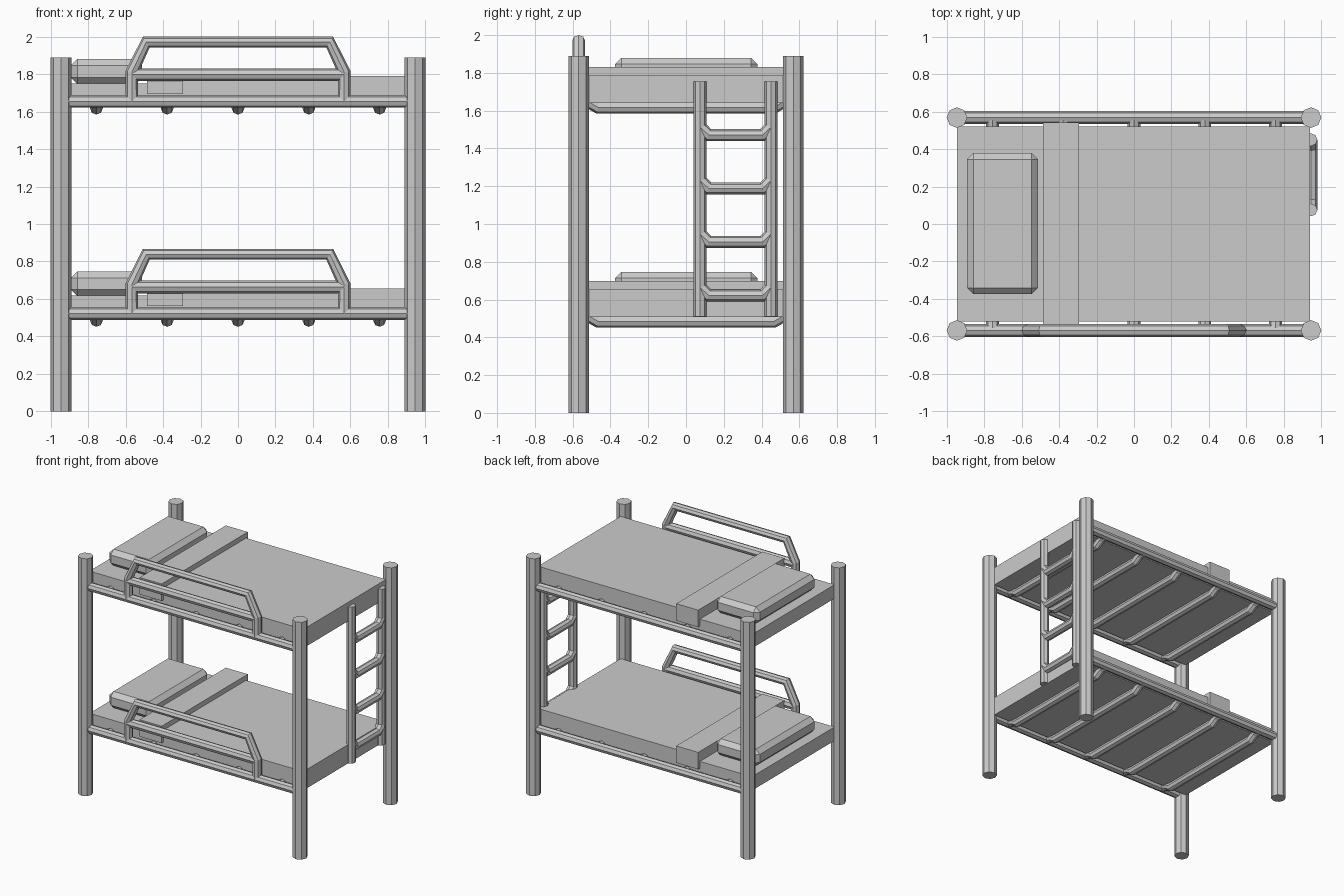
import bpy, bmesh
from math import cos, sin, pi
from mathutils import Vector

if "Cube" in bpy.data.objects:
    bpy.data.objects.remove(bpy.data.objects["Cube"])


def finish(name, bm):
    bmesh.ops.recalc_face_normals(bm, faces=bm.faces)
    me = bpy.data.meshes.new(name)
    bm.to_mesh(me)
    bm.free()
    ob = bpy.data.objects.new(name, me)
    bpy.context.collection.objects.link(ob)
    return ob


def tube(name, pts, r, normal, sides=8):
    """Sweep a low-poly ring along a planar path; normal is the path plane's normal."""
    pts = [Vector(p) for p in pts]
    n = Vector(normal)
    bm = bmesh.new()
    rings = []
    for i, p in enumerate(pts):
        t = Vector()
        if i > 0:
            t += (p - pts[i - 1]).normalized()
        if i < len(pts) - 1:
            t += (pts[i + 1] - p).normalized()
        side = n.cross(t.normalized())
        rings.append([bm.verts.new(p + r * (n * cos(2 * pi * k / sides) + side * sin(2 * pi * k / sides)))
                      for k in range(sides)])
    for a, b in zip(rings, rings[1:]):
        for k in range(sides):
            j = (k + 1) % sides
            bm.faces.new((a[k], a[j], b[j], b[k]))
    bm.faces.new(rings[0])
    bm.faces.new(rings[-1])
    return finish(name, bm)


def box(name, x, y, z, bevel=0):
    bm = bmesh.new()
    bmesh.ops.create_cube(bm, size=1)
    for v in bm.verts:
        v.co = [lo + (c + 0.5) * (hi - lo) for c, (lo, hi) in zip(v.co, (x, y, z))]
    if bevel:
        bmesh.ops.bevel(bm, geom=bm.edges[:], offset=bevel, segments=1, affect='EDGES')
    return finish(name, bm)


R = 0.034          # tube radius of rails, slats and ladder
PX, PY = 0.945, 0.568

# Corner posts
for sx in (-1, 1):
    for sy in (-1, 1):
        tube("corner_post", [(sx * PX, sy * PY, 0), (sx * PX, sy * PY, 1.89)], 0.055, (1, 0, 0))

# Two identical bunks, z is the height of the side rails
for level, z in (("lower", 0.522), ("upper", 1.655)):
    # Side rails
    for sy in (-1, 1):
        tube(level + "_side_rail", [(-PX, sy * PY, z), (PX, sy * PY, z)], R, (0, 1, 0))
    # Bent cross slats
    for i in range(-2, 3):
        x = i * 0.378
        tube(level + "_slat", [(x, -0.56, z), (x, -0.515, z - 0.008), (x, -0.465, z - 0.038),
                               (x, 0.465, z - 0.038), (x, 0.515, z - 0.008), (x, 0.56, z)], R, (1, 0, 0))
    # Guard rail hoop and its middle bar
    tube(level + "_guard_hoop", [(-0.567, -PY, z), (-0.567, -PY, z + 0.155), (-0.49, -PY, z + 0.316),
                                 (0.49, -PY, z + 0.316), (0.567, -PY, z + 0.155), (0.567, -PY, z)],
         R, (0, 1, 0))
    tube(level + "_guard_bar", [(-0.567, -PY, z + 0.142), (0.567, -PY, z + 0.142)], R, (0, 1, 0))
    # Bedding
    box(level + "_mattress", (-0.945, -0.39), (-0.52, 0.52), (z - 0.015, z + 0.095))
    box(level + "_blanket", (-0.39, 0.94), (-0.52, 0.52), (z - 0.015, z + 0.135))
    box(level + "_blanket_fold", (-0.487, -0.293), (-0.542, 0.542), (z + 0.04, z + 0.175))
    box(level + "_pillow", (-0.892, -0.512), (-0.375, 0.378), (z + 0.093, z + 0.225), 0.034)

# Ladder uprights and bent rungs
LX = 0.945
for y in (0.075, 0.45):
    tube("ladder_upright", [(LX, y, 0.51), (LX, y, 1.755)], R, (1, 0, 0))
for i in range(4):
    z = 0.622 + i * 0.283
    tube("ladder_rung", [(LX, 0.075, z + 0.042), (LX, 0.12, z), (LX, 0.405, z), (LX, 0.45, z + 0.042)],
         R, (1, 0, 0))
